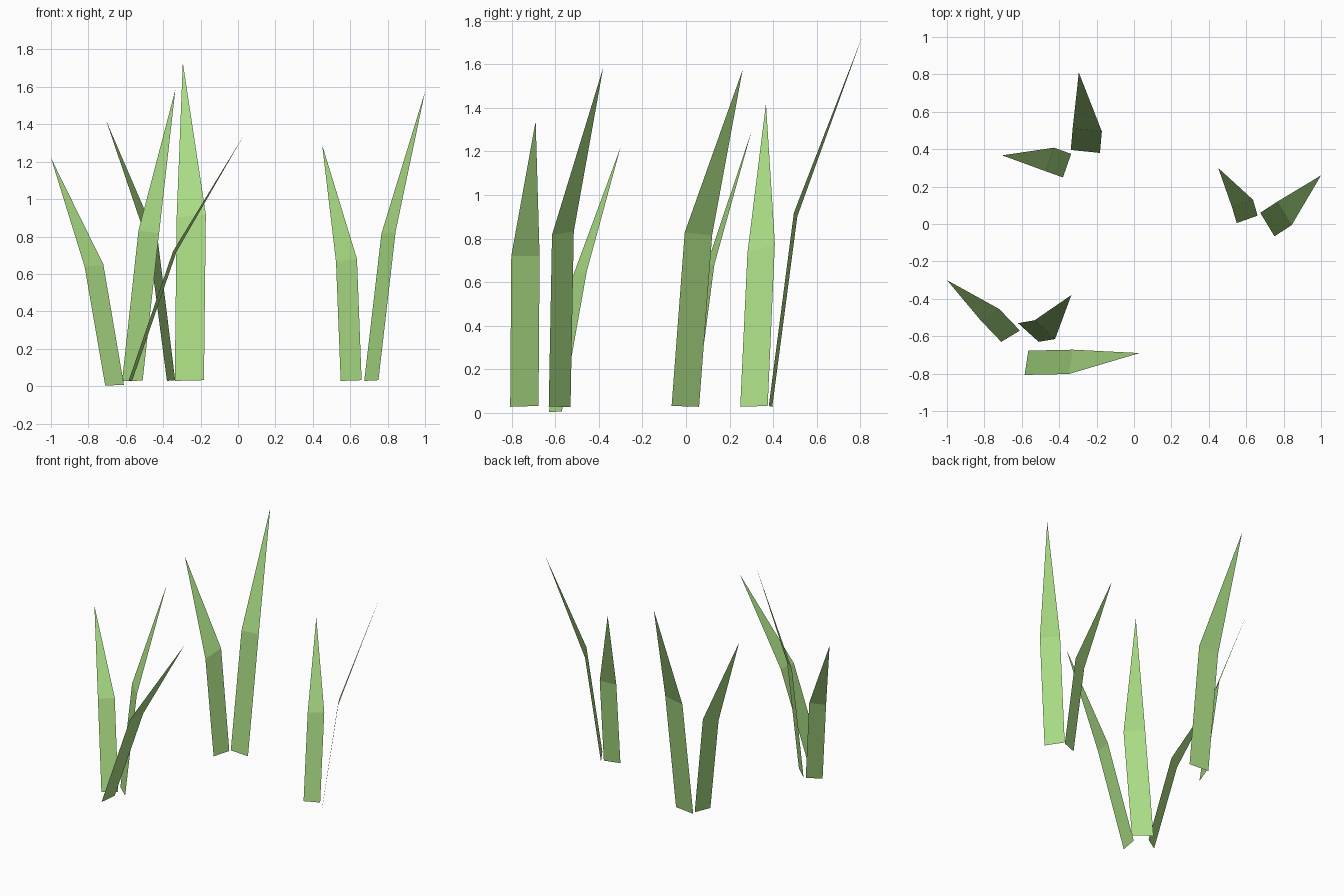
import bpy
from mathutils import Vector

if "Cube" in bpy.data.objects:
    bpy.data.objects.remove(bpy.data.objects["Cube"])

grass = bpy.data.materials.new("grass_green")
grass.diffuse_color = (0.40, 0.716, 0.23, 1)
grass.use_nodes = True
grass.node_tree.nodes["Principled BSDF"].inputs["Base Color"].default_value = grass.diffuse_color


def blade(name, base, half, mid, tip, skew=0.0):
    """Flat two-segment blade: a quad stem bending into a pointed triangle."""
    base, mid, tip = Vector(base), Vector(mid), Vector(tip)
    low = Vector((half[0], half[1], 0.002))
    high = Vector((half[0], half[1], skew))
    verts = [base - low, base + low, mid + high, mid - high, tip]
    mesh = bpy.data.meshes.new(name)
    mesh.from_pydata(verts, [], [(0, 1, 2, 3), (3, 2, 4)])
    mesh.materials.append(grass)
    obj = bpy.data.objects.new(name, mesh)
    bpy.context.collection.objects.link(obj)


# front left tuft
blade("front_tuft_outer_blade", (-.66, -.60, .005), (.05, .03),
      (-.77, -.485, .645), (-1.0, -.30, 1.22), .006)
blade("front_tuft_tall_blade", (-.565, -.58, .028), (.055, -.05),
      (-.477, -.565, .825), (-.335, -.38, 1.585), -.008)
blade("front_tuft_side_blade", (-.575, -.742, .03), (.01, .065),
      (-.338, -.737, .72), (.03, -.69, 1.34))

# back tuft
blade("back_tuft_tall_blade", (-.26, .388, .03), (.078, -.008),
      (-.25, .503, .91), (-.295, .81, 1.73), .008)
blade("back_tuft_side_blade", (-.358, .312, .03), (.022, .063),
      (-.45, .345, .755), (-.705, .367, 1.42), .022)

# right tuft
blade("right_tuft_short_blade", (.605, .025, .03), (.056, .02),
      (.58, .11, .672), (.45, .30, 1.29), .008)
blade("right_tuft_tall_blade", (.713, -.003, .03), (.038, -.063),
      (.805, .057, .822), (1.0, .26, 1.575), .006)
